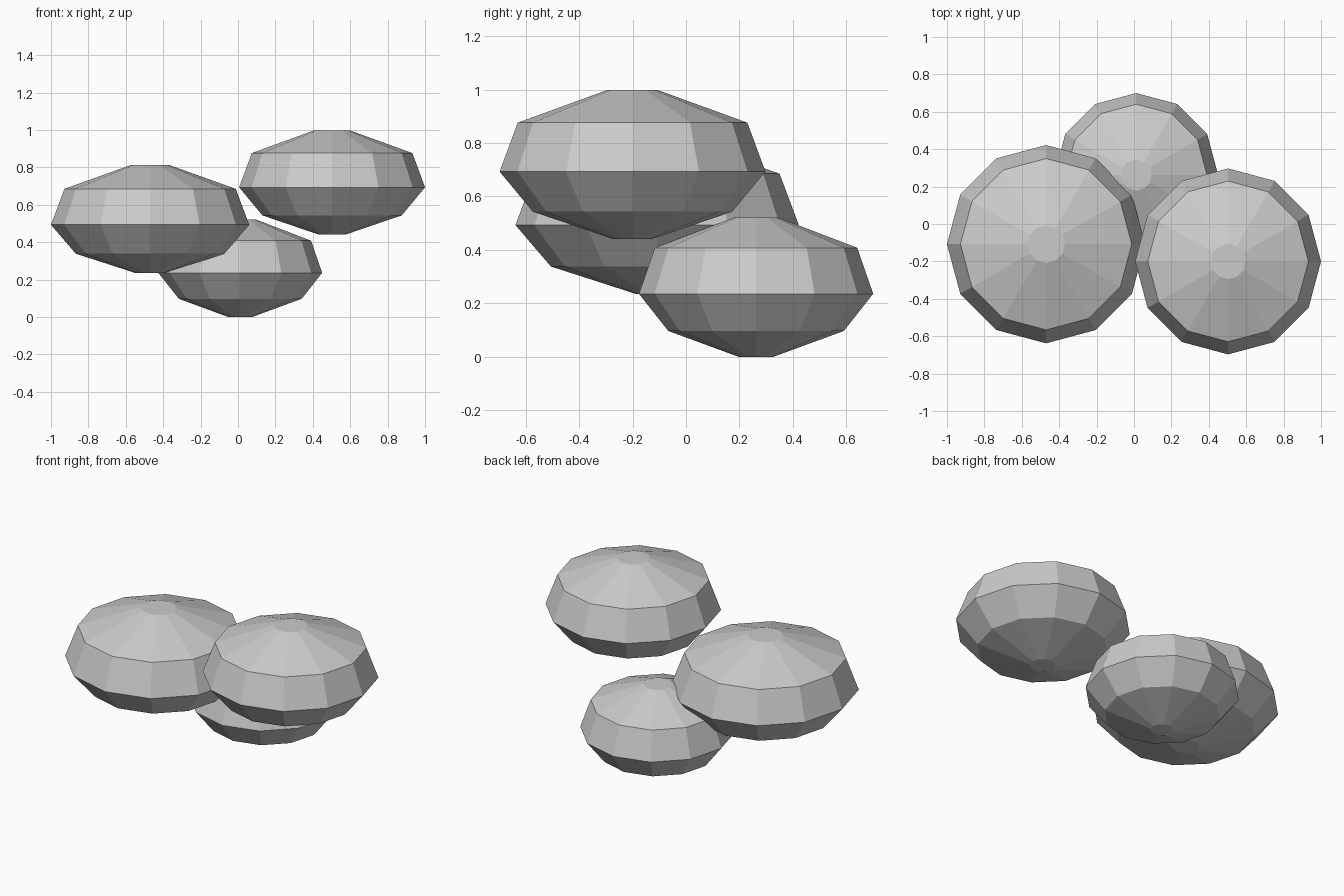
import bpy, bmesh
from math import cos, sin, tau

if "Cube" in bpy.data.objects:
    bpy.data.objects.remove(bpy.data.objects["Cube"])

SIDES = 12
# ring radii as fractions of the pad radius, bottom to top
RING = (0.147, 0.75, 1.0, 0.864, 0.19)


def pad(name, x, y, radius, heights):
    """Low-poly rounded pad: stacked 12-sided rings with flat caps."""
    bm = bmesh.new()
    rings = [[bm.verts.new((radius * f * cos(tau * i / SIDES),
                            radius * f * sin(tau * i / SIDES), z - heights[0]))
              for i in range(SIDES)] for f, z in zip(RING, heights)]
    for a, b in zip(rings, rings[1:]):
        for i in range(SIDES):
            j = (i + 1) % SIDES
            bm.faces.new((a[i], a[j], b[j], b[i]))
    bm.faces.new(rings[0][::-1])
    bm.faces.new(rings[-1])
    mesh = bpy.data.meshes.new(name)
    bm.to_mesh(mesh)
    bm.free()
    obj = bpy.data.objects.new(name, mesh)
    obj.location = (x, y, heights[0])
    bpy.context.collection.objects.link(obj)


# three foliage pads, lowest at the back, highest at the right
pad("back_foliage_pad", 0.012, 0.262, 0.438, (0.0, 0.097, 0.236, 0.408, 0.521))
pad("left_foliage_pad", -0.47, -0.108, 0.53, (0.235, 0.338, 0.493, 0.685, 0.813))
pad("right_foliage_pad", 0.503, -0.2, 0.497, (0.441, 0.543, 0.693, 0.876, 0.998))
